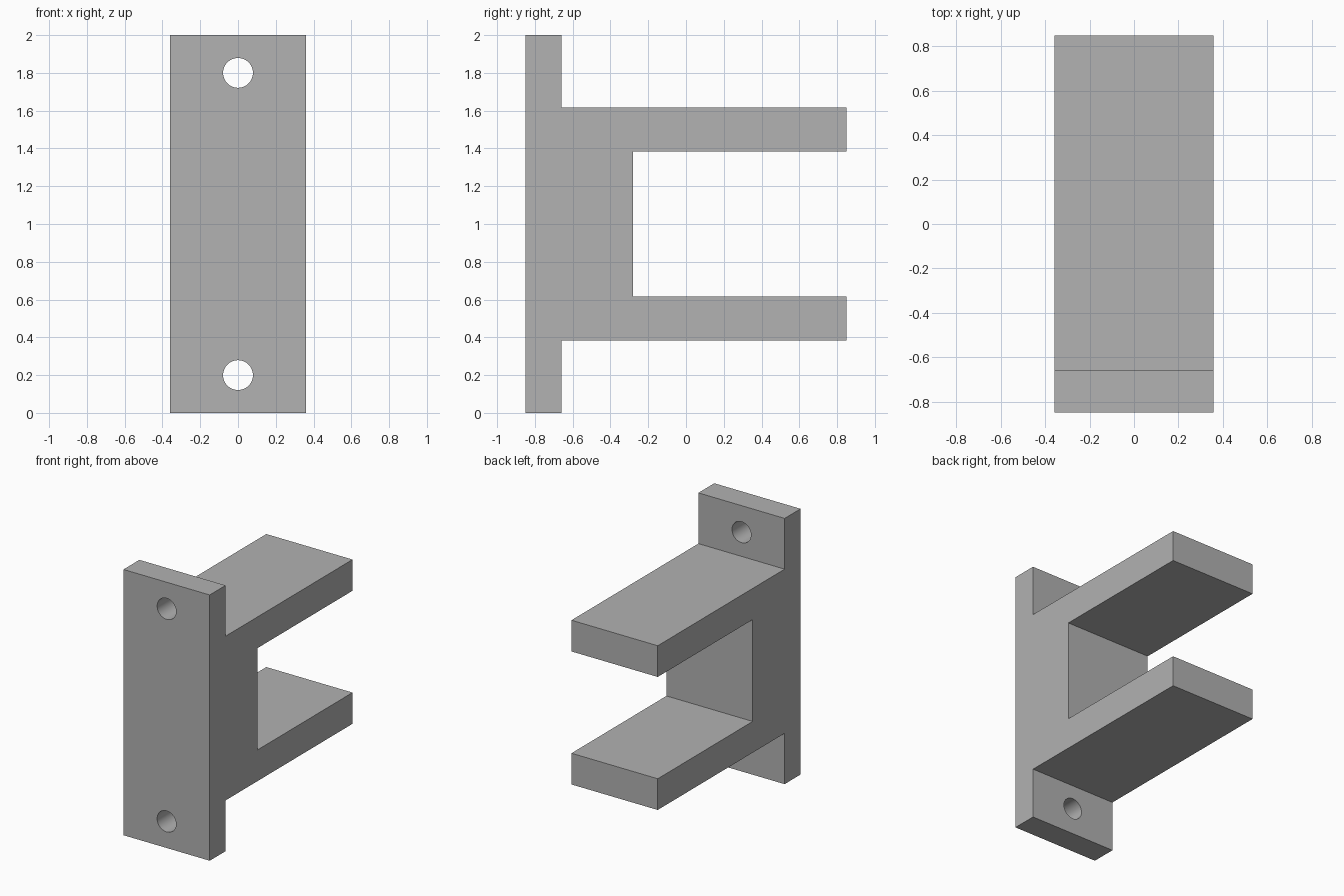
import bpy
import bmesh
import math

cube = bpy.data.objects.get("Cube")
if cube:
    bpy.data.objects.remove(cube, do_unlink=True)

HALF_WIDTH = 0.359
FRONT, PLATE_BACK, WEB_BACK, ARM_END = -0.849, -0.66, -0.28, 0.849
HEIGHT, MID = 2.0, 1.0
ARM_OUT, ARM_IN = 0.618, 0.383      # arm faces, measured from mid height
HOLE_RADIUS, HOLE_OFFSET = 0.079, 0.8

# Single grey material
grey = bpy.data.materials.new("plain_grey")
grey.use_nodes = True
colour = (0.445, 0.445, 0.445, 1)
grey.diffuse_color = colour
grey.node_tree.nodes["Principled BSDF"].inputs["Base Color"].default_value = colour

# Bracket: upper half of the side profile, mirrored about mid height, then extruded
upper = [(WEB_BACK, ARM_IN), (ARM_END, ARM_IN), (ARM_END, ARM_OUT),
         (PLATE_BACK, ARM_OUT), (PLATE_BACK, MID), (FRONT, MID)]
profile = upper + [(y, -z) for y, z in reversed(upper)]

bm = bmesh.new()
face = bm.faces.new([bm.verts.new((-HALF_WIDTH, y, MID + z)) for y, z in profile])
extruded = bmesh.ops.extrude_face_region(bm, geom=[face])
moved = [v for v in extruded["geom"] if isinstance(v, bmesh.types.BMVert)]
bmesh.ops.translate(bm, verts=moved, vec=(2 * HALF_WIDTH, 0, 0))
bmesh.ops.recalc_face_normals(bm, faces=bm.faces)
mesh = bpy.data.meshes.new("wall_bracket")
bm.to_mesh(mesh)
bm.free()
mesh.materials.append(grey)
bracket = bpy.data.objects.new("wall_bracket", mesh)
bpy.context.collection.objects.link(bracket)

# Screw holes through the plate, above and below the arms
bpy.context.view_layer.objects.active = bracket
for side in (-1, 1):
    bpy.ops.mesh.primitive_cylinder_add(
        vertices=48, radius=HOLE_RADIUS, depth=0.4,
        location=(0, (FRONT + PLATE_BACK) / 2, MID + side * HOLE_OFFSET),
        rotation=(math.pi / 2, 0, 0))
    cutter = bpy.context.object
    cutter.name = "hole_cutter"
    cutter.hide_render = True
    cutter.data.materials.append(grey)
    bpy.ops.object.select_all(action="DESELECT")
    bracket.select_set(True)
    bpy.context.view_layer.objects.active = bracket
    cut = bracket.modifiers.new("screw_hole", "BOOLEAN")
    cut.operation = "DIFFERENCE"
    cut.solver = "EXACT"
    cut.object = cutter
    bpy.ops.object.modifier_apply(modifier=cut.name)
    bpy.data.objects.remove(cutter, do_unlink=True)

# Smooth hole walls, sharp outer edges
bpy.ops.object.shade_smooth_by_angle(angle=math.radians(30))
